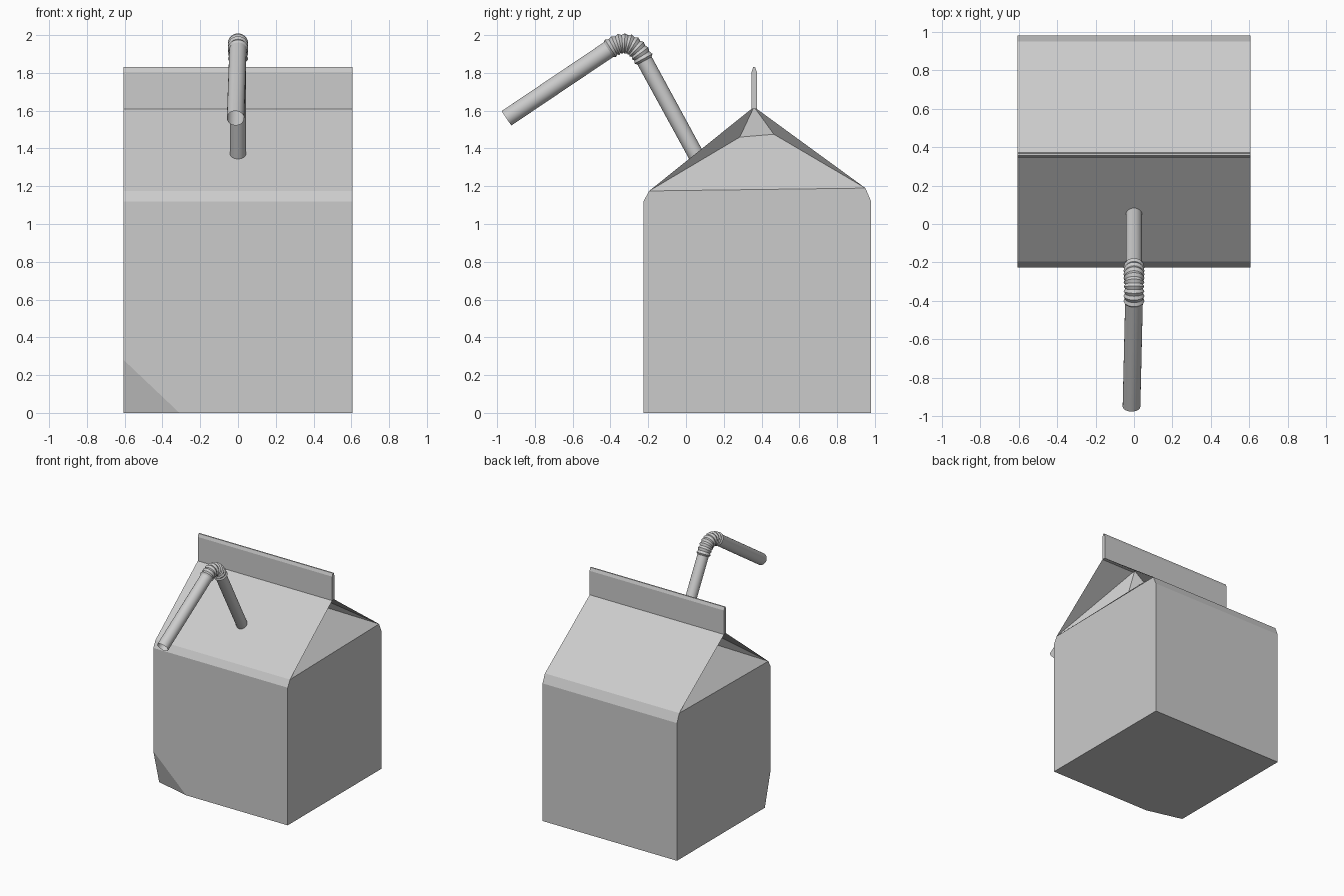
import bpy, bmesh, math
from mathutils import Vector

if "Cube" in bpy.data.objects:
    bpy.data.objects.remove(bpy.data.objects["Cube"])

W = 0.605          # half width of the carton
INSET = 0.31       # how far the gable ends fold inward


def finish(bm, name):
    bmesh.ops.remove_doubles(bm, verts=bm.verts, dist=1e-5)
    bmesh.ops.recalc_face_normals(bm, faces=bm.faces)
    me = bpy.data.meshes.new(name)
    bm.to_mesh(me)
    bm.free()
    ob = bpy.data.objects.new(name, me)
    bpy.context.collection.objects.link(ob)
    return ob


def face(bm, *pts):
    return bm.faces.new([bm.verts.new(p) for p in pts])


def strip(bm, a, b):
    # full-width panel between two (y, z) profile points
    face(bm, (-W, *a), (W, *a), (W, *b), (-W, *b))


# side profile points (y, z)
f0, f1, f2 = (-0.225, 0), (-0.225, 1.12), (-0.195, 1.175)
b0, b1, b2 = (0.98, 0), (0.98, 1.12), (0.95, 1.19)
ridge = (0.36, 1.62)
p1, p2 = (0.285, 1.46), (0.465, 1.475)

# carton walls, eaves and floor
bm = bmesh.new()
outline = [f2, f1, f0, b0, b1, b2]
for a, b in zip(outline, outline[1:]):
    strip(bm, a, b)
for s in (-1, 1):
    face(bm, *[(s * W, *p) for p in outline])
bmesh.ops.remove_doubles(bm, verts=bm.verts, dist=1e-5)
# crushed lower corner
a, b, c = Vector((-W, -0.225, 0.28)), Vector((-0.31, -0.225, 0)), Vector((-W, -0.15, 0))
n = (b - a).cross(c - a).normalized()
if n.dot(Vector((-1, -1, -1))) < 0:
    n = -n
bmesh.ops.bisect_plane(bm, geom=bm.verts[:] + bm.edges[:] + bm.faces[:],
                       plane_co=a, plane_no=n, clear_outer=True)
face(bm, a, b, c)
finish(bm, "carton_body")

# sloping roof panels
bm = bmesh.new()
strip(bm, f2, ridge)
strip(bm, ridge, b2)
finish(bm, "carton_roof")

# folded-in gable ends
for s, side in ((-1, "left"), (1, "right")):
    bm = bmesh.new()
    xi = s * (W - INSET)
    c1, c2 = (s * W, *f2), (s * W, *b2)
    q1, q2, r = (xi, *p1), (xi, *p2), (xi, *ridge)
    face(bm, c1, c2, q2, q1)
    face(bm, q1, q2, r)
    face(bm, c1, q1, r)
    face(bm, c2, r, q2)
    finish(bm, "gable_fold_" + side)

# sealed top fin
bm = bmesh.new()
fin = [(0.347, 1.61), (0.347, 1.805), (0.356, 1.83), (0.366, 1.83), (0.375, 1.805), (0.375, 1.61)]
for i, a in enumerate(fin):
    strip(bm, a, fin[(i + 1) % len(fin)])
for s in (-1, 1):
    face(bm, *[(s * W, *p) for p in fin])
finish(bm, "top_fin")

# bendy straw: straight stem, ribbed elbow, straight mouthpiece
start, e0, ctrl = Vector((0, 0.075, 1.325)), Vector((0, -0.225, 1.875)), Vector((0, -0.293, 2.0))
e1, tip = Vector((0, -0.40, 1.93)), Vector((-0.013, -0.95, 1.56))
d0, d1 = (e0 - start).normalized(), (tip - e1).normalized()
stations = [(start, d0, 0.042), (e0 - d0 * 0.012, d0, 0.043)]
RIBS = 8
for i in range(2 * RIBS + 1):
    t = i / (2 * RIBS)
    p = e0 * (1 - t) ** 2 + ctrl * 2 * t * (1 - t) + e1 * t * t
    d = ((ctrl - e0) * (1 - t) + (e1 - ctrl) * t).normalized()
    stations.append((p, d, 0.046 if i % 2 else 0.054))
stations += [(e1 + d1 * 0.012, d1, 0.046), (tip, d1, 0.046)]

bm = bmesh.new()
N = 24
rings = []
for p, d, r in stations:
    u = d.cross(Vector((1, 0, 0))).normalized()
    v = d.cross(u)
    rings.append([bm.verts.new(p + r * (u * math.cos(k * math.tau / N) + v * math.sin(k * math.tau / N)))
                  for k in range(N)])
for ra, rb in zip(rings, rings[1:]):
    for k in range(N):
        bm.faces.new((ra[k], ra[(k + 1) % N], rb[(k + 1) % N], rb[k]))
straw = finish(bm, "bendy_straw")
bpy.context.view_layer.objects.active = straw
straw.select_set(True)
bpy.ops.object.shade_smooth_by_angle(angle=math.radians(30))
